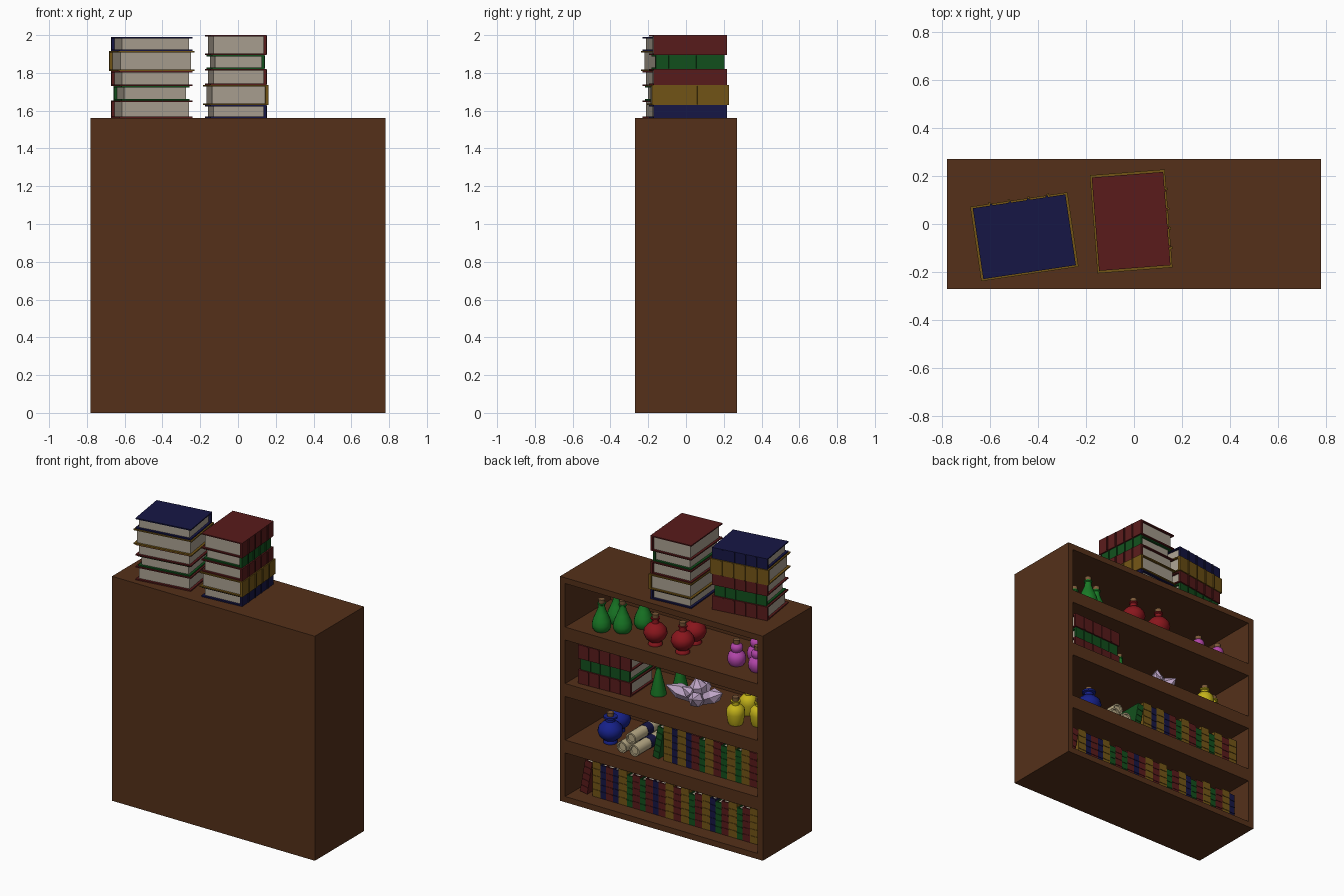
import bpy, bmesh, math, random
from mathutils import Matrix, Vector

if "Cube" in bpy.data.objects:
    bpy.data.objects.remove(bpy.data.objects["Cube"])
random.seed(4)

COLORS = {
    "wood": (.09, .03, .01), "red": (.1, .011, .011), "green": (.006, .08, .012),
    "blue": (.008, .008, .06), "gold": (.17, .09, .008), "pages": (.4, .35, .28),
    "cork": (.2, .1, .04), "green_glass": (.01, .2, .02), "red_glass": (.25, .008, .012),
    "pink_glass": (.45, .06, .4), "yellow_glass": (.55, .45, .01), "blue_glass": (.008, .015, .25),
    "crystal": (.55, .4, .6), "paper": (.5, .42, .25)}
MATS = {}
for n, c in COLORS.items():
    MATS[n] = bpy.data.materials.new(n)
    MATS[n].diffuse_color = (*c, 1)


def finish(name, bm, mats, matrix=Matrix(), smooth=False):
    me = bpy.data.meshes.new(name)
    bmesh.ops.recalc_face_normals(bm, faces=bm.faces)
    for f in bm.faces:
        f.smooth = smooth
    if smooth:
        for e in bm.edges:
            if len(e.link_faces) == 2 and e.calc_face_angle() > .7:
                e.smooth = False
    bm.to_mesh(me)
    bm.free()
    for m in mats:
        me.materials.append(MATS[m])
    ob = bpy.data.objects.new(name, me)
    ob.matrix_world = matrix
    bpy.context.collection.objects.link(ob)
    return ob


def box(bm, x0, x1, y0, y1, z0, z1, mat=0):
    m = Matrix.Translation(((x0+x1)/2, (y0+y1)/2, (z0+z1)/2)) @ Matrix.Diagonal((x1-x0, y1-y0, z1-z0, 1))
    vs = bmesh.ops.create_cube(bm, size=1, matrix=m)["verts"]
    for f in {f for v in vs for f in v.link_faces}:
        f.material_index = mat


def lathe(bm, profile, n=16, mat=0):
    rings = []
    for r, z in profile:
        if r == 0:
            rings.append([bm.verts.new((0, 0, z))])
        else:
            rings.append([bm.verts.new((r*math.cos(2*math.pi*i/n), r*math.sin(2*math.pi*i/n), z)) for i in range(n)])
    for a, b in zip(rings, rings[1:]):
        for i in range(n):
            q = [a[i % len(a)], a[(i+1) % len(a)], b[(i+1) % len(b)], b[i % len(b)]]
            bm.faces.new(list(dict.fromkeys(q))).material_index = mat


# Cabinet, open towards +y
W, D, H, T, SH, GAP = .78, .27, 1.56, .04, .09, .3025
FLOOR = [T + i*(GAP+SH) for i in range(4)]
for name, dims in {
        "left_side": (-W, -W+T, -D, D, 0, H), "right_side": (W-T, W, -D, D, 0, H),
        "back_panel": (-W+T, W-T, -D, -D+T, 0, H),
        "bottom_board": (-W+T, W-T, -D+T, D, 0, T), "top_board": (-W+T, W-T, -D+T, D, H-T, H)}.items():
    bm = bmesh.new()
    box(bm, *dims)
    finish(name, bm, ["wood"])
for z in FLOOR[1:]:
    bm = bmesh.new()
    box(bm, -W+T, W-T, -D+T, D, z-SH, z)
    finish("shelf", bm, ["wood"])

# Books: spine along local x on the +y side, lying flat on z = 0
BOOK = {"red": (.39, .095), "green": (.365, .075), "gold": (.41, .105), "blue": (.39, .072)}


def book(color, matrix, thick=None, scale=1.0):
    L, t = BOOK[color]
    L, t = L*scale, (thick or t)*scale
    d, c, g = .765*L, .008*scale, .016*scale
    bm = bmesh.new()
    for z in (0, t-c):
        box(bm, -L/2, L/2, -d/2, d/2-c, z, z+c)
    box(bm, -L/2, L/2, d/2-2*c, d/2, 0, t)
    for i in range(4):
        x = (-.3 + .2*i)*L
        box(bm, x-.012*L, x+.012*L, d/2-c, d/2+.006*scale, .03*t, .97*t)
    box(bm, -L/2+g, L/2-g, -d/2+g, d/2-2*c, c, t-c, 1)
    finish(color + "_book", bm, [color, "pages"], matrix)


def stack(x, y, z, angle, items):
    for color, t in items:
        book(color, Matrix.Translation((x, y, z)) @ Matrix.Rotation(math.radians(angle), 4, 'Z'), t)
        z += t


stack(-.457, -.053, H, 8.5, [("red", .095), ("green", .075), ("red", .08), ("gold", .105), ("blue", .075)])
stack(-.012, .011, H, -85.5, [("blue", .07), ("gold", .105), ("red", .085), ("green", .075), ("red", .105)])
stack(.49, .06, FLOOR[2], 3, [("red", .095), ("green", .078), ("red", .095)])


# Upright rows, each with a leaning first book
def upright(color, x, floor, s, tilt=0):
    L, t = BOOK[color]
    L, t = L*s, t*s
    a = math.radians(tilt)
    m = (Matrix.Translation((x, .165-.3825*L, floor + t*math.sin(a))) @ Matrix.Rotation(-a, 4, 'Y')
         @ Matrix.Translation((0, 0, L/2)) @ Matrix.Rotation(-math.pi/2, 4, 'Y'))
    book(color, m, None, s)
    return x - t*math.cos(a) - L*math.sin(a)


def row(first, x, floor, s, x_end):
    x = upright(first, x, floor, s, 10)
    last = first
    while True:
        color = random.choice([c for c in ("red", "green", "gold", "gold", "blue", "red", "green") if c != last])
        if x - BOOK[color][1]*s < x_end:
            break
        x, last = upright(color, x, floor, s), color


row("red", .70, FLOOR[0], .59, -.738)
row("green", .14, FLOOR[1], .61, -.738)

# Bottles: glass profile plus cork
GLASS = {
    "green": [(0, 0), (.048, 0), (.06, .02), (.062, .045), (.055, .075), (.038, .115), (.024, .15), (.021, .175), (.027, .18), (.027, .188), (0, .188)],
    "red": [(0, 0), (.046, 0), (.046, .01), (.036, .022), (.062, .045), (.077, .08), (.072, .108), (.05, .135), (.024, .15), (.022, .172), (.03, .177), (.03, .185), (0, .185)],
    "pink": [(0, 0), (.045, 0), (.057, .02), (.06, .05), (.053, .075), (.033, .092), (.038, .105), (.041, .12), (.035, .135), (.024, .145), (0, .145)],
    "yellow": [(0, 0), (.045, 0), (.052, .02), (.06, .075), (.057, .105), (.04, .125), (.024, .133), (.024, .148), (.032, .152), (.032, .16), (0, .16)],
    "blue": [(0, 0), (.045, 0), (.045, .012), (.04, .02), (.07, .045), (.082, .08), (.075, .11), (.05, .135), (.03, .148), (.03, .165), (.045, .17), (.045, .182), (0, .182)],
    "cone": [(0, 0), (.05, 0), (.052, .012), (.016, .165), (.016, .18), (.02, .184), (.02, .19), (0, .19)]}
PLACES = [
    ("green", 3, [(.53, .17), (.41, .11), (.34, -.02), (.52, .02)]),
    ("red", 3, [(.13, .15), (-.08, .15), (-.06, -.01)]),
    ("pink", 3, [(-.46, .10), (-.62, .10), (-.52, -.03)]),
    ("cone", 2, [(.17, .06), (.10, -.08)]),
    ("yellow", 2, [(-.48, .14), (-.61, .07), (-.46, -.03)]),
    ("blue", 1, [(.49, .13), (.55, -.04)])]
for kind, shelf, spots in PLACES:
    for x, y in spots:
        bm = bmesh.new()
        p = GLASS[kind]
        top = p[-1][1]
        lathe(bm, p)
        r = .014 if kind == "cone" else .02
        lathe(bm, [(0, top-.004), (r, top-.004), (r*1.1, top+.026), (0, top+.026)], 12, 1)
        mat = "green_glass" if kind == "cone" else kind + "_glass"
        finish(kind + "_bottle", bm, [mat, "cork"], Matrix.Translation((x, y, FLOOR[shelf])), True)

# Scrolls lying along y, with a ribbon round the middle
for x, y, h in [(.34, .22, .038), (.245, .22, .038), (.292, .19, .1)]:
    bm = bmesh.new()
    lathe(bm, [(0, .01), (.026, .01), (.028, 0), (.038, 0), (.038, .34), (.028, .34), (.026, .33), (0, .33)])
    lathe(bm, [(.036, .14), (.0405, .14), (.0405, .2), (.036, .2)], 16, 1)
    finish("scroll", bm, ["paper", "blue"],
           Matrix.Translation((x, y, FLOOR[1]+h)) @ Matrix.Rotation(math.pi/2, 4, 'X'), True)

# Crystal cluster: six-sided points leaning outwards
for dx, dy, dz, length, r in [(1, .25, .28, .25, .05), (.1, .15, 1, .17, .055), (-.9, .1, .5, .21, .05),
                              (-.25, 1, .45, .17, .05), (.35, -.9, .55, .18, .045), (.6, .6, .7, .16, .04)]:
    bm = bmesh.new()
    lathe(bm, [(0, -.02), (r*.7, 0), (r, length*.62), (0, length)], 6)
    m = Matrix.Translation((-.15, .05, FLOOR[2]+.042)) @ Vector((dx, dy, dz)).to_track_quat('Z', 'Y').to_matrix().to_4x4()
    finish("crystal", bm, ["crystal"], m)

for m in bpy.data.materials:
    if m.users and not m.is_grease_pencil:
        m.use_nodes = True
        m.node_tree.nodes["Principled BSDF"].inputs["Base Color"].default_value = m.diffuse_color
